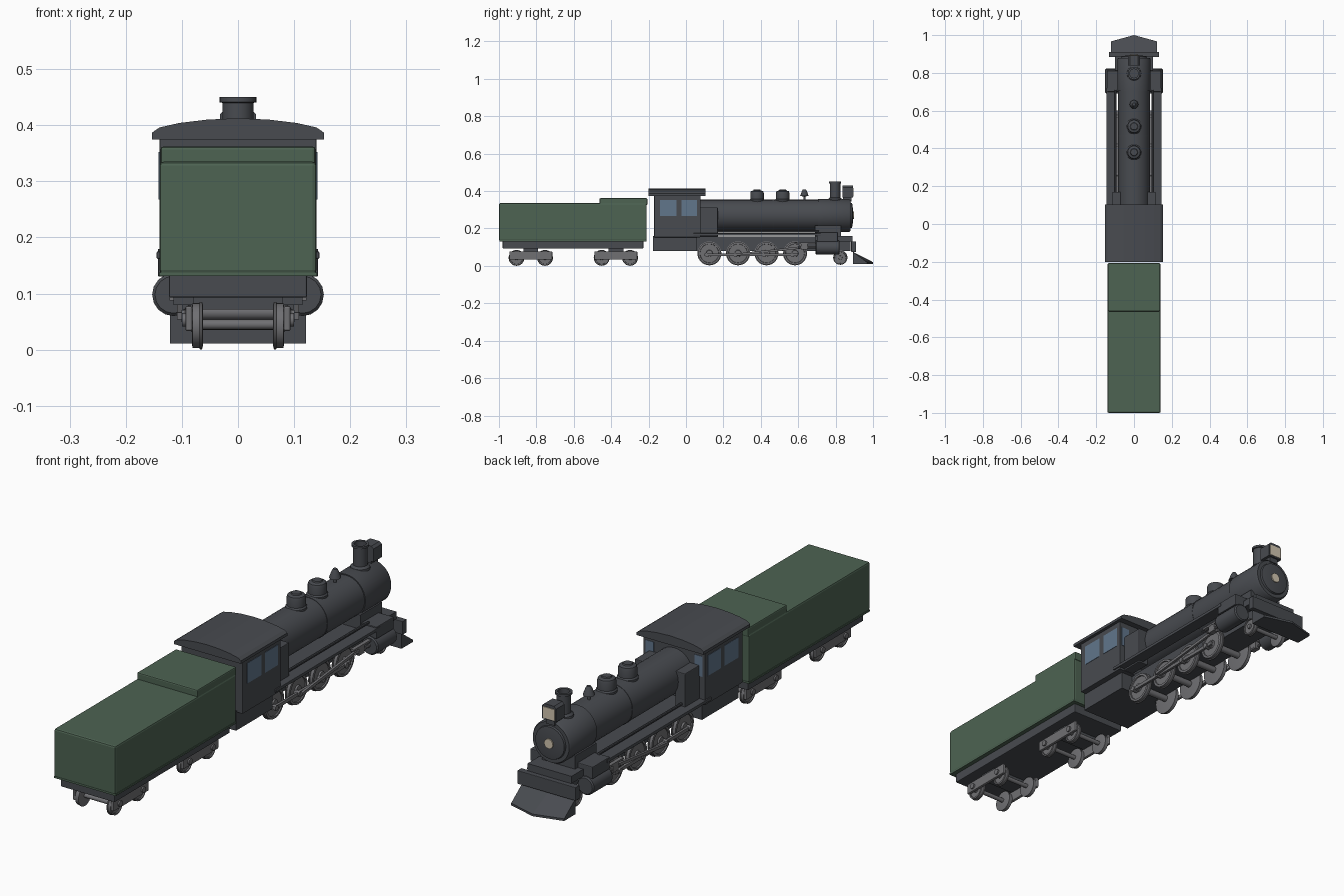
import bpy, bmesh, math
from mathutils import Vector

if "Cube" in bpy.data.objects:
    bpy.data.objects.remove(bpy.data.objects["Cube"])


def mat(name, rgb):
    m = bpy.data.materials.new(name)
    m.diffuse_color = (*rgb, 1)
    m.use_nodes = True
    m.node_tree.nodes["Principled BSDF"].inputs["Base Color"].default_value = m.diffuse_color
    return m


DARK = mat("dark_iron", (0.065, 0.07, 0.08))
GREEN = mat("tender_green", (0.075, 0.125, 0.085))
STEEL = mat("steel", (0.16, 0.16, 0.17))
GLASS = mat("glass", (0.12, 0.18, 0.26))
CREAM = mat("cream", (0.65, 0.57, 0.44))


def finish(name, bm, m, bevel=0.0, smooth=False):
    bmesh.ops.recalc_face_normals(bm, faces=bm.faces)
    me = bpy.data.meshes.new(name)
    bm.to_mesh(me)
    bm.free()
    ob = bpy.data.objects.new(name, me)
    bpy.context.collection.objects.link(ob)
    me.materials.append(m)
    if bevel:
        mod = ob.modifiers.new("bevel", 'BEVEL')
        mod.width, mod.segments, mod.limit_method = bevel, 2, 'ANGLE'
    if smooth:
        bpy.ops.object.select_all(action='DESELECT')
        ob.select_set(True)
        bpy.context.view_layer.objects.active = ob
        bpy.ops.object.shade_smooth_by_angle(angle=math.radians(35))
    return ob


def box(name, x, y, z, m=DARK, bevel=0.0):
    """Box from (min, max) ranges."""
    bm = bmesh.new()
    bmesh.ops.create_cube(bm, size=1)
    for v in bm.verts:
        v.co = Vector([(a + b) / 2 + c * (b - a) for (a, b), c in zip((x, y, z), v.co)])
    return finish(name, bm, m, bevel)


def prism(name, pts, axis, lo, hi, m=DARK, bevel=0.0):
    """Extrude a closed outline along x (points y,z) or y (points x,z)."""
    bm = bmesh.new()
    place = (lambda p, t: (t, p[0], p[1])) if axis == 'x' else (lambda p, t: (p[0], t, p[1]))
    f = bm.faces.new([bm.verts.new(place(p, lo)) for p in pts])
    r = bmesh.ops.extrude_face_region(bm, geom=[f])
    d = Vector(place((0, 0), hi - lo))
    bmesh.ops.translate(bm, vec=d, verts=[g for g in r['geom'] if isinstance(g, bmesh.types.BMVert)])
    return finish(name, bm, m, bevel)


def turned(name, prof, axis, loc, m=DARK, n=32):
    """Lathe a (radius, distance) profile around an axis through loc."""
    bm = bmesh.new()
    rings = []
    for r, t in prof:
        ring = []
        for i in range(n):
            a = 2 * math.pi * i / n
            c, s = r * math.cos(a), r * math.sin(a)
            co = {'x': (t, c, s), 'y': (c, t, s), 'z': (c, s, t)}[axis]
            ring.append(bm.verts.new(Vector(co) + Vector(loc)))
        rings.append(ring)
    for a, b in zip(rings, rings[1:]):
        for i in range(n):
            bm.faces.new((a[i], a[(i + 1) % n], b[(i + 1) % n], b[i]))
    bm.faces.new(rings[0])
    bm.faces.new(rings[-1])
    return finish(name, bm, m, smooth=True)


def bar(name, a, b, h, x0, x1, m=STEEL):
    """Flat rod between two (y, z) points."""
    a, b = Vector(a), Vector(b)
    d = (b - a).normalized()
    n = Vector((-d.y, d.x)) * h / 2
    return prism(name, [a - n, b - n, b + n, a + n], 'x', x0, x1, m)


def span(s, a, b):
    return tuple(sorted((s * a, s * b)))


def wheel(name, s, y, r, zc):
    turned(name, [(r * .85, .062), (r * 1.06, .064), (r * 1.06, .068), (r, .069), (r, .081),
                  (r * .84, .082), (r * .82, .077), (r * .3, .077), (r * .27, .084)], 'x', (0, y, zc), STEEL) \
        .scale = (s, 1, 1)


# Tender body, hatch and underframe
box("tender_body", (-.14, .14), (-1, -.21), (.135, .335), GREEN, .007)
box("tender_bottom_trim", (-.141, .141), (-.998, -.212), (.131, .138), GREEN)
box("tender_raised_bunker", (-.138, .138), (-.462, -.207), (.325, .362), GREEN, .005)
box("tender_underframe", (-.123, .123), (-.98, -.228), (.093, .14), DARK, .003)

# Tender trucks
for yc in (-.83, -.375):
    box("truck_bolster", (-.08, .08), (yc - .04, yc + .04), (.072, .095))
    for s in (-1, 1):
        box("truck_side_frame", span(s, .081, .094), (yc - .115, yc + .115), (.033, .078), STEEL, .004)
    for dy in (-.076, .076):
        turned("truck_axle", [(.009, -.07), (.009, .07)], 'x', (0, yc + dy, .045), STEEL, 12)
        for s in (-1, 1):
            wheel("truck_wheel", s, yc + dy, .04, .043)
            turned("axle_box", [(.012, .09), (.012, .1)], 'x', (0, yc + dy, .053), STEEL, 12).scale = (s, 1, 1)

# Cab with arched roof
box("cab_base", (-.115, .115), (-.177, .06), (.08, .16))
box("cab_body", (-.14, .14), (-.17, .077), (.153, .385), DARK, .002)
half = [(.153, .375), (.153, .387), (.14, .396), (.105, .404), (.055, .41), (0, .4125)]
roof = half + [(-x, z) for x, z in half[-2::-1]]
prism("cab_roof", roof, 'y', -.2, .103)
for s in (-1, 1):
    for y0, y1 in ((-.14, -.05), (-.025, .06)):
        box("cab_side_window", span(s, .136, .1415), (y0, y1), (.268, .352), GLASS)
    box("cab_front_window", span(s, .093, .13), (.07, .0785), (.268, .352), GLASS)
    box("firebox_side_box", span(s, .07, .115), (.07, .17), (.155, .312), DARK, .003)

# Boiler, smokebox and front door
BZ = .27
turned("boiler", [(.084, .07), (.084, .71)], 'y', (0, 0, BZ))
turned("boiler_band", [(.0855, .462), (.0855, .47)], 'y', (0, 0, BZ))
turned("smokebox", [(.088, .705), (.088, .872), (.083, .88), (.068, .88), (.066, .888), (.04, .892)],
       'y', (0, 0, BZ))
turned("smokebox_door_plate", [(.02, .885), (.02, .897)], 'y', (0, 0, BZ), CREAM, 16)

# Chimney, domes, bell and headlight
turned("chimney", [(.04, .34), (.037, .358), (.028, .366), (.028, .44), (.033, .441), (.033, .45),
                   (.023, .45), (.023, .42)], 'z', (0, .797, 0), n=24)
for y in (.38, .517):
    turned("steam_dome", [(.041, .33), (.041, .352), (.036, .358), (.036, .39), (.033, .399),
                          (.02, .403), (.018, .408)], 'z', (0, y, 0), n=24)
turned("bell", [(.006, .345), (.006, .372), (.023, .373), (.021, .379), (.013, .4), (.008, .409)],
       'z', (0, .633, 0), n=16)
box("headlight_bracket", (-.02, .02), (.84, .885), (.345, .37))
prism("headlight_case", [(-.032, .366), (.032, .366), (.032, .42), (.022, .429), (-.022, .429), (-.032, .42)],
      'y', .838, .892)
box("headlight_lens", (-.027, .027), (.88, .895), (.371, .417), CREAM)

# Main frame, saddle and front deck
box("main_frame", (-.06, .06), (.05, .88), (.08, .157))
box("smokebox_saddle", (-.075, .075), (.69, .83), (.15, .215))
box("front_deck", (-.1, .1), (.69, .89), (.13, .16))
box("buffer_beam", (-.133, .133), (.883, .91), (.075, .13), DARK, .002)

# Wedge-shaped pilot with a centre ridge
bm = bmesh.new()
cols = []
for x, y in ((-.121, .967), (0, 1.0), (.121, .967)):
    cols.append([bm.verts.new(p) for p in ((x, .893, .075), (x, y, .02), (x, y, .011), (x, .893, .011))])
for a, b in zip(cols, cols[1:]):
    for i in range(4):
        bm.faces.new((a[i], a[(i + 1) % 4], b[(i + 1) % 4], b[i]))
bm.faces.new(cols[0])
bm.faces.new(cols[2])
finish("pilot", bm, DARK)

# Running boards, pipes, cylinders, wheels and rods on both sides
DRIVERS = (.125, .278, .43, .583)
for s in (-1, 1):
    box("running_board", span(s, .093, .145), (.04, .72), (.162, .175), DARK, .002)
    turned("side_pipe", [(.006, .16), (.006, .71)], 'y', (s * .098, 0, .184), n=10)
    box("steam_chest", span(s, .07, .143), (.7, .812), (.13, .18), DARK, .003)
    turned("cylinder", [(.033, .692), (.038, .697), (.038, .817), (.033, .822)], 'y', (s * .115, 0, .098), n=16)
    turned("piston_rod", [(.006, .6), (.006, .7)], 'y', (s * .115, 0, .1), STEEL, 10)
    bar("slide_bar", (.58, .122), (.7, .122), .008, *span(s, .107, .123))
    for y in DRIVERS:
        wheel("driving_wheel", s, y, .0605, .067)
        turned("crank_pin", [(.011, .075), (.011, .101)], 'x', (0, y - .015, .06), STEEL, 12).scale = (s, 1, 1)
    bar("coupling_rod", (.1, .06), (.6, .06), .014, *span(s, .086, .096))
    bar("connecting_rod", (.265, .06), (.64, .101), .012, *span(s, .099, .109))
    box("crosshead", span(s, .1, .122), (.615, .65), (.088, .122), STEEL)
    wheel("leading_wheel", s, .825, .036, .044)
for y in DRIVERS:
    turned("driving_axle", [(.014, -.07), (.014, .07)], 'x', (0, y, .067), STEEL, 12)
turned("leading_axle", [(.009, -.07), (.009, .07)], 'x', (0, .825, .044), STEEL, 12)
